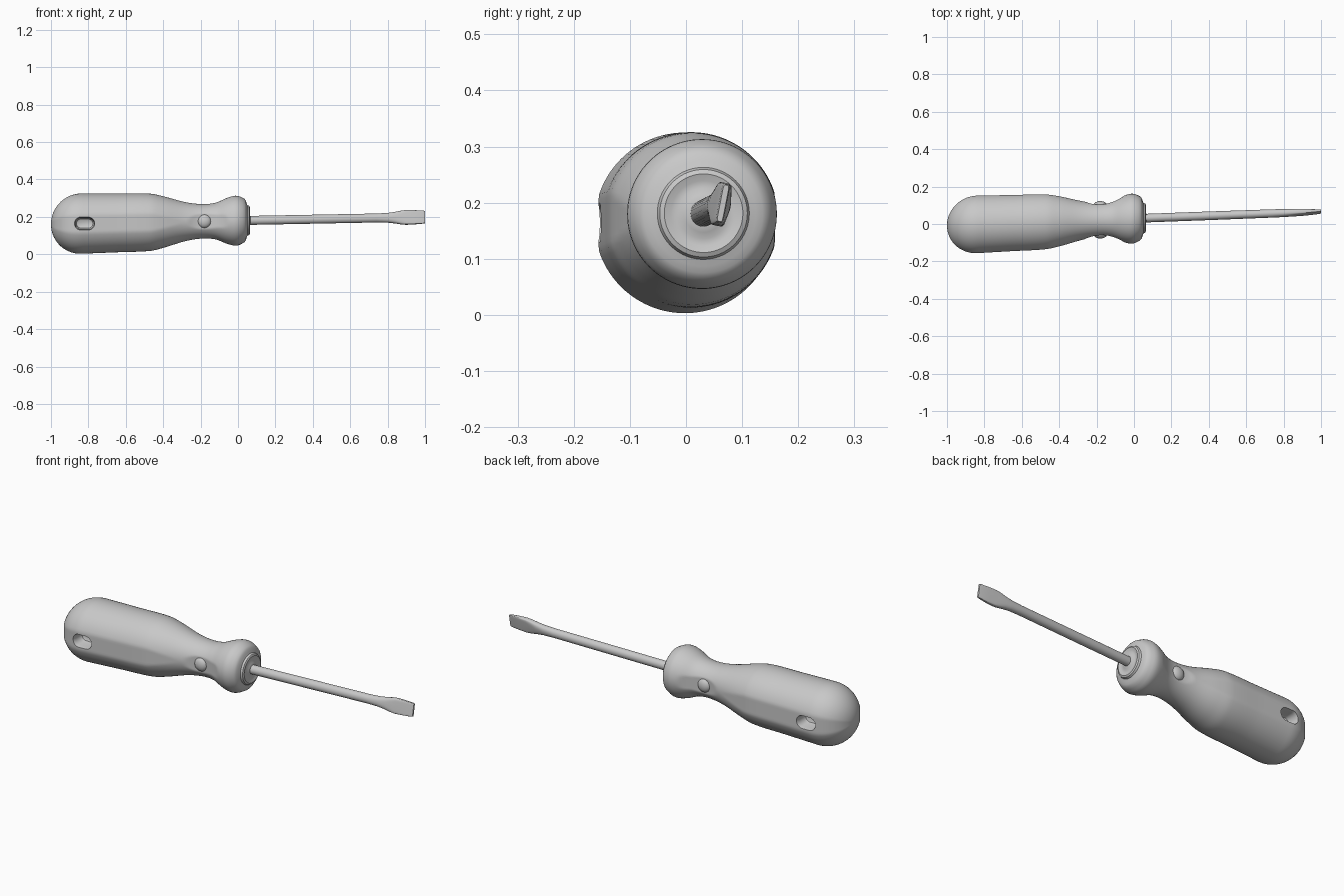
import bpy, bmesh
from math import sin, cos, pi, sqrt, radians, copysign
from mathutils import Vector

cube = bpy.data.objects.get("Cube")
if cube:
    bpy.data.objects.remove(cube, do_unlink=True)

grey = bpy.data.materials.new("plain_grey")
grey.use_nodes = True
grey.diffuse_color = (0.58, 0.58, 0.58, 1)
grey.node_tree.nodes["Principled BSDF"].inputs["Base Color"].default_value = (0.58, 0.58, 0.58, 1)


def axis(x):
    """Centre line of the tool, which leans slightly off the x axis."""
    return Vector((x, 0.029 + 0.037 * x, 0.18 + 0.019 * x))


def finish(bm, name):
    bmesh.ops.recalc_face_normals(bm, faces=bm.faces)
    mesh = bpy.data.meshes.new(name)
    bm.to_mesh(mesh)
    bm.free()
    obj = bpy.data.objects.new(name, mesh)
    bpy.context.collection.objects.link(obj)
    mesh.materials.append(grey)
    return obj


def loft(name, rings):
    """Skin a list of equal-length rings and cap both ends."""
    bm = bmesh.new()
    rows = [[bm.verts.new(p) for p in ring] for ring in rings]
    n = len(rows[0])
    for a, b in zip(rows, rows[1:]):
        for i in range(n):
            j = (i + 1) % n
            bm.faces.new((a[i], a[j], b[j], b[i]))
    bm.faces.new(rows[0])
    bm.faces.new(rows[-1])
    return finish(bm, name)


def smooth(obj, angle):
    bpy.ops.object.select_all(action='DESELECT')
    obj.select_set(True)
    bpy.context.view_layer.objects.active = obj
    bpy.ops.object.shade_smooth_by_angle(angle=radians(angle))


def sample(profile, x):
    """Catmull-Rom style interpolation of (x, radius) points."""
    for i in range(len(profile) - 1):
        (x0, r0), (x1, r1) = profile[i], profile[i + 1]
        if x <= x1:
            xa, ra = profile[max(i - 1, 0)]
            xb, rb = profile[min(i + 2, len(profile) - 1)]
            h = x1 - x0
            t = (x - x0) / h
            m0 = (r1 - ra) / (x1 - xa) * h
            m1 = (rb - r0) / (xb - x0) * h
            return ((2*t**3 - 3*t*t + 1) * r0 + (t**3 - 2*t*t + t) * m0
                    + (3*t*t - 2*t**3) * r1 + (t**3 - t*t) * m1)
    return profile[-1][1]


# Handle: domed butt, flat-sided grip, waisted neck, flared collar
BODY = [(-0.84, 0.161), (-0.65, 0.157), (-0.47, 0.153), (-0.4, 0.138),
        (-0.28, 0.104), (-0.19, 0.092), (-0.12, 0.098), (-0.06, 0.122),
        (-0.02, 0.133), (0.005, 0.131), (0.035, 0.116)]
SEGS = 96
NECK_X = -0.18


def section(x, r):
    limit = 1.0
    if x < -0.3:
        limit = 0.955 * r if x < -0.45 else r * (0.955 + 0.3 * (x + 0.45))
    else:
        # shallow thumb scoops on both sides of the neck
        limit = 0.082 + 2.6 * (x - NECK_X) ** 2
    c = axis(x)
    ring = []
    for i in range(SEGS):
        a = 2 * pi * i / SEGS
        y = max(-limit, min(limit, r * cos(a)))
        ring.append(c + Vector((0, y, r * sin(a))))
    return ring


rings = []
for i in range(1, 15):
    a = pi / 2 * i / 15
    rings.append(section(-0.84 - 0.16 * cos(a), 0.161 * sin(a)))
STEPS = 70
for i in range(STEPS + 1):
    x = -0.84 + 0.875 * i / STEPS
    rings.append(section(x, sample(BODY, x)))
# stepped front face with a raised ring around the shaft
for x, r in [(0.042, 0.106), (0.046, 0.094), (0.05, 0.082), (0.06, 0.078),
             (0.064, 0.07), (0.06, 0.058), (0.058, 0.045), (0.064, 0.034), (0.066, 0.02)]:
    rings.append(section(x, r))
rings.insert(0, [axis(-1) + (p - axis(p.x)) * 0.05 for p in rings[0]])
handle = loft("handle", rings)


# Hanging slots: rounded pockets sunk into both sides of the butt
def slot(y, grow):
    c = axis(-0.82)
    ring = []
    for i in range(32):
        a = 2 * pi * (i + 0.5) / 32
        ring.append(Vector((c.x + copysign(0.02, cos(a)) + grow * cos(a),
                            c.y + y, c.z + grow * sin(a))))
    return ring


for side in (-1, 1):
    depths = [(0.085, 0.014), (0.09, 0.024), (0.105, 0.029), (0.135, 0.03),
              (0.15, 0.034), (0.22, 0.05)]
    cutter = loft("slot_cutter", [slot(side * d, g) for d, g in depths])
    cutter.hide_render = True
    mod = handle.modifiers.new("slot", 'BOOLEAN')
    mod.operation = 'DIFFERENCE'
    mod.solver = 'EXACT'
    mod.object = cutter
    bpy.context.view_layer.objects.active = handle
    bpy.ops.object.modifier_apply(modifier=mod.name)
    bpy.data.objects.remove(cutter, do_unlink=True)
smooth(handle, 40)

# Thumb bumps in the scoops
for side, label in ((-1, "front"), (1, "back")):
    bm = bmesh.new()
    bmesh.ops.create_uvsphere(bm, u_segments=32, v_segments=16, radius=1)
    bmesh.ops.scale(bm, vec=(0.036, 0.022, 0.036), verts=bm.verts)
    bmesh.ops.translate(bm, vec=axis(NECK_X) + Vector((0, side * 0.078, 0)), verts=bm.verts)
    smooth(finish(bm, label + "_thumb_bump"), 60)


# Shaft widening into a flat blade: x, half height, half thickness, squareness
def blade_section(x, hz, hy, power):
    c = axis(x)
    tilt = radians(11)
    ring = []
    for i in range(32):
        a = 2 * pi * i / 32
        y = hy * copysign(abs(cos(a)) ** power, cos(a))
        z = hz * copysign(abs(sin(a)) ** power, sin(a))
        ring.append(c + Vector((0, y * cos(tilt) + z * sin(tilt),
                                z * cos(tilt) - y * sin(tilt))))
    return ring


SHAFT = [(0.03, 0.024, 0.023, 1), (0.4, 0.024, 0.023, 1), (0.74, 0.024, 0.022, 1),
         (0.8, 0.026, 0.021, 0.9), (0.84, 0.031, 0.019, 0.75), (0.875, 0.037, 0.016, 0.5),
         (0.9, 0.039, 0.014, 0.35), (0.94, 0.038, 0.011, 0.3), (0.99, 0.035, 0.007, 0.3),
         (1.0, 0.033, 0.005, 0.3)]
shaft = loft("shaft_and_blade", [blade_section(*s) for s in SHAFT])
smooth(shaft, 35)
